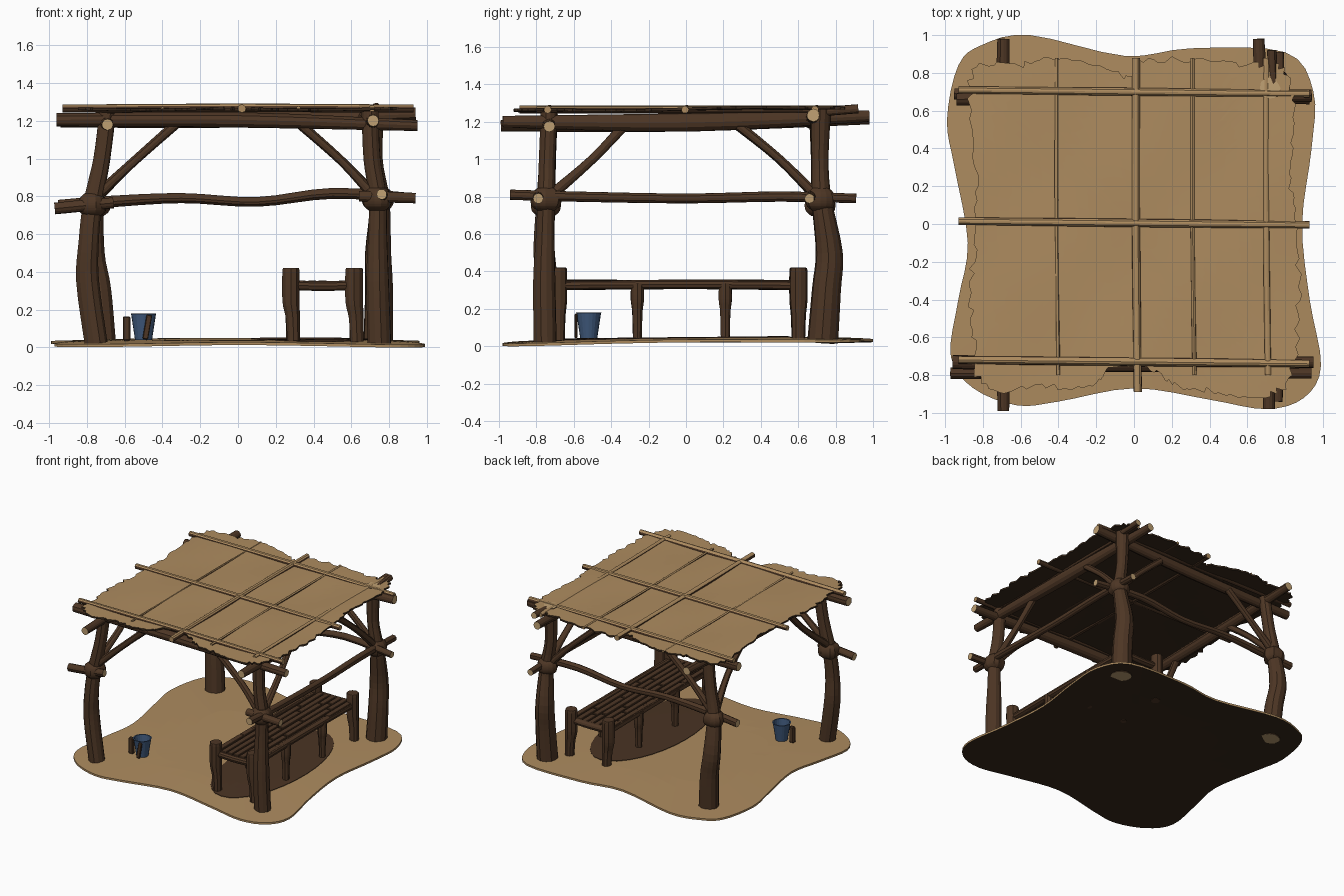
import bpy, bmesh, math, random
from mathutils import Vector

random.seed(4)
if "Cube" in bpy.data.objects:
    bpy.data.objects.remove(bpy.data.objects["Cube"])


def material(name, rgb):
    m = bpy.data.materials.new(name)
    m.use_nodes = True
    m.diffuse_color = (*rgb, 1)
    bsdf = next(n for n in m.node_tree.nodes if n.type == 'BSDF_PRINCIPLED')
    bsdf.inputs["Base Color"].default_value = (*rgb, 1)
    bsdf.inputs["Roughness"].default_value = 0.9
    return m


WOOD = material("brown wood", (0.075, 0.037, 0.018))
DARK = material("dark wood", (0.038, 0.021, 0.011))
TAN = material("sand tan", (0.42, 0.26, 0.115))
CUT = material("cut wood", (0.52, 0.35, 0.17))
BLUE = material("bucket blue", (0.05, 0.10, 0.20))
SOIL = material("dark soil", (0.068, 0.034, 0.017))
made = []


def finish(name, bm, mats):
    bmesh.ops.recalc_face_normals(bm, faces=bm.faces)
    me = bpy.data.meshes.new(name)
    bm.to_mesh(me)
    bm.free()
    for m in mats:
        me.materials.append(m)
    ob = bpy.data.objects.new(name, me)
    bpy.context.collection.objects.link(ob)
    made.append(ob)
    return ob


def smooth_path(pts, steps, closed=False):
    # Catmull-Rom through the points
    n, out = len(pts), []
    pick = (lambda i: pts[i % n]) if closed else (lambda i: pts[min(max(i, 0), n - 1)])
    for i in range(n if closed else n - 1):
        a, b, c, d = (Vector(pick(i + k)) for k in (-1, 0, 1, 2))
        for s in range(steps):
            t = s / steps
            out.append(0.5 * (2 * b + (c - a) * t + (2 * a - 5 * b + 4 * c - d) * t * t
                              + (3 * b - a - 3 * c + d) * t ** 3))
    return out if closed else out + [Vector(pts[-1])]


def log(name, pts, sides=12, mats=(WOOD, CUT), rough=0.05, tan_top=False):
    # Each point is x, y, z, radius
    path = smooth_path(pts, 4)
    pos = [p.to_3d() for p in path]
    main = (pos[-1] - pos[0]).normalized()
    base = main.to_track_quat('Z', 'Y')
    bm, rings = bmesh.new(), []
    lobes = [1 + random.uniform(-rough, rough) for _ in range(sides)]
    for i, p in enumerate(pos):
        tangent = pos[min(i + 1, len(pos) - 1)] - pos[max(i - 1, 0)]
        q = main.rotation_difference(tangent.normalized()) @ base
        ring = []
        for k in range(sides):
            a = math.tau * k / sides
            r = path[i][3] * lobes[k]
            ring.append(bm.verts.new(p + q @ Vector((r * math.cos(a), r * math.sin(a), 0))))
        rings.append(ring)
    for a, b in zip(rings, rings[1:]):
        for k in range(sides):
            j = (k + 1) % sides
            bm.faces.new((a[k], a[j], b[j], b[k]))
    for ring in (rings[0], rings[-1]):
        bm.faces.new(ring).material_index = 1
    if tan_top:
        bm.normal_update()
        bmesh.ops.recalc_face_normals(bm, faces=bm.faces)
        for f in bm.faces:
            if f.normal.z > 0.6:
                f.material_index = 1
    return finish(name, bm, mats)


def sheet(name, outline, height, thick, mats, rings=8):
    # Closed sheet: material 0 on top, 1 on the rim, 2 below
    bm = bmesh.new()
    layers = []
    for drop in (0, thick):
        centre = bm.verts.new((0, 0, height(0, 0) - drop))
        loops = []
        for i in range(1, rings + 1):
            f = i / rings
            loops.append([bm.verts.new((p[0] * f, p[1] * f, height(p[0] * f, p[1] * f) - drop))
                          for p in outline])
        layers.append((centre, loops))
    n = len(outline)
    for k in range(n):
        j = (k + 1) % n
        for idx, (centre, loops) in zip((0, 2), layers):
            bm.faces.new((centre, loops[0][k], loops[0][j])).material_index = idx
            for a, b in zip(loops, loops[1:]):
                bm.faces.new((a[k], b[k], b[j], a[j])).material_index = idx
        t, u = layers[0][1][-1], layers[1][1][-1]
        bm.faces.new((t[k], u[k], u[j], t[j])).material_index = 1
    return finish(name, bm, mats)


def box(name, centre, size, mat, bevel=0.0):
    bm = bmesh.new()
    bmesh.ops.create_cube(bm, size=1)
    bmesh.ops.scale(bm, vec=size, verts=bm.verts)
    bmesh.ops.translate(bm, vec=centre, verts=bm.verts)
    if bevel:
        bmesh.ops.bevel(bm, geom=bm.edges[:], offset=bevel, segments=1, affect='EDGES')
    return finish(name, bm, [mat])


# Ground
def ground_z(x, y):
    return 0.045 - 0.03 * max(0, math.hypot(x, y) - 0.6) + 0.01 * y


shore = [(-.55, 1), (-.05, .89), (.3, .93), (.8, .91), (.95, .7), (.94, .4), (.89, 0), (.93, -.4),
         (.99, -.75), (.9, -.92), (.7, -.98), (.4, -.93), (0, -.87), (-.4, -.94), (-.62, -.96),
         (-.85, -.87), (-.97, -.7), (-.93, -.4), (-.88, -.1), (-.95, .3), (-.99, .55),
         (-.93, .84), (-.8, .95)]
sheet("ground", smooth_path(shore, 4, True), ground_z, 0.0155, [TAN, TAN, DARK])
patch = [(.31 * math.cos(math.tau * k / 32), .66 * math.sin(math.tau * k / 32)) for k in range(32)]
soil = sheet("soil_patch", patch, lambda x, y: ground_z(x + .38, y - .1) + .004, .008, [SOIL] * 3)
soil.location = (.38, -.1, 0)

# Ragged roof cover
edge = [(-.86, .82), (-.6, .85), (-.38, .88), (-.15, .83), (-.02, .78), (.03, .86), (.3, .88),
        (.6, .85), (.8, .83), (.85, .6), (.83, .3), (.86, .05), (.88, -.3), (.87, -.6), (.83, -.82),
        (.7, -.92), (.42, -.89), (.22, -.86), (.09, -.78), (-.12, -.76), (-.22, -.86), (-.5, -.87),
        (-.8, -.87), (-.86, -.6), (-.87, -.3), (-.84, 0), (-.85, .4)]
ragged = [p * random.choice((1, 1, .99, .975, 1.01)) for p in smooth_path(edge, 9, True)]


def roof_z(x, y):
    lift = 0.02 * max(0, x - .5) * max(0, y + .6) * 2
    return 1.268 + .004 * math.sin(7 * x + 2) * math.sin(6 * y) + lift


sheet("roof_cover", ragged, roof_z, 0.014, [TAN, DARK, DARK], 14)

# Roof rods
for i, y in enumerate((.70, .005, -.73)):
    log(f"roof_rod_across_{i}", [(-.93, y + .01, 1.265, .02), (0, y, 1.268, .022),
                                 (.93, y - .01, 1.265, .02)], 12, (WOOD, TAN), tan_top=True)
for i, (x, z, r) in enumerate(((.01, 1.265, .022), (.70, 1.266, .017), (.31, 1.266, .011),
                               (-.41, 1.266, .009))):
    log(f"roof_rod_along_{i}", [(x + .01, -.89 if i == 0 else -.8, z, r), (x, 0, z, r),
                                (x, .88, z, r)], 12, (WOOD, TAN), tan_top=True)

# Corner posts
log("front_right_side_post", [(.75, -.75, .02, .062), (.74, -.755, .35, .06), (.74, -.75, .6, .05),
                              (.74, -.745, .8, .047), (.71, -.74, 1.0, .045), (.70, -.73, 1.25, .045)])
log("back_right_side_post", [(.74, .73, .02, .08), (.745, .75, .3, .075), (.74, .765, .5, .07),
                             (.75, .725, .78, .052), (.72, .715, 1.0, .045), (.72, .72, 1.28, .055)])
log("front_left_side_post", [(-.75, -.75, .02, .062), (-.795, -.75, .35, .062), (-.79, -.76, .55, .055),
                             (-.77, -.75, .75, .052), (-.72, -.74, 1.0, .045), (-.69, -.73, 1.24, .045)])
log("back_left_side_post", [(-.72, .73, .02, .075), (-.74, .75, .3, .07), (-.77, .76, .5, .065),
                            (-.76, .72, .78, .052), (-.72, .71, 1.0, .045), (-.69, .70, 1.24, .045)])

# Main beams
log("front_beam", [(-.96, -.73, 1.205, .036), (0, -.74, 1.205, .042), (.95, -.73, 1.175, .03)])
log("back_beam", [(-.94, .66, 1.20, .034), (0, .67, 1.205, .04), (.94, .68, 1.235, .034)])
log("left_x_beam", [(-.69, -.99, 1.18, .03), (-.7, 0, 1.195, .045), (-.69, .98, 1.22, .032)])
log("right_x_beam", [(.715, -.98, 1.20, .03), (.70, 0, 1.195, .048), (.66, .98, 1.23, .03)])
log("corner_stub", [(.74, .68, 1.25, .025), (.73, .92, 1.27, .025)])

# Rails, cross stubs and knots at the posts
log("back_rail", [(-.95, .69, .75, .03), (-.7, .68, .77, .03), (-.3, .68, .79, .026),
                  (.1, .68, .77, .025), (.5, .68, .815, .028), (.93, .66, .79, .026)])
log("side_rail", [(.76, -.94, .81, .027), (.77, -.6, .80, .027), (.77, 0, .79, .026),
                  (.77, .5, .80, .027), (.77, .91, .79, .025)])
log("front_left_stub", [(-.97, -.79, .735, .03), (-.82, -.79, .75, .03), (-.66, -.78, .765, .028)])
log("front_right_stub", [(.64, -.79, .80, .028), (.8, -.79, .795, .028), (.94, -.79, .79, .027)])
for sx, sy, x, y in ((-1, -1, -.77, -.75), (1, -1, .74, -.75), (-1, 1, -.76, .72), (1, 1, .75, .72)):
    side = ("left" if sx < 0 else "right") + ("_front" if sy < 0 else "_back")
    z = .755 if sx < 0 else .785
    log(f"knot_{side}", [(x, y, z - .06, .045), (x, y, z - .035, .072), (x, y, z, .08),
                         (x, y, z + .035, .07), (x, y, z + .06, .045)], 14, (WOOD, WOOD), .1)
    # Braces
    end_y = -.33 if sy < 0 else .28
    log(f"cross_brace_{side}", [(x - sx * .02, y, .80, .03), (sx * .55, y * .98, .985, .025),
                                (sx * .33, y * .97, 1.18, .027)], 10)
    log(f"long_brace_{side}", [(x, y - sy * .02, .80, .03), (sx * .72, sy * .5, 1.0, .024),
                               (sx * .70, end_y, 1.18, .027)], 10)

# Bench legs
for x in (.28, .615):
    for y in (-.685, .6):
        log("bench_corner_leg", [(x + .015, y, .03, .036), (x + .01, y, .16, .04), (x, y, .25, .048),
                                 (x, y, .40, .048), (x, y, .42, .04)], 10, (WOOD, WOOD))
    for y in (-.26, .21):
        log("bench_middle_leg", [(x, y, .03, .024), (x, y, .18, .028), (x, y, .25, .036),
                                 (x, y, .335, .034)], 10, (WOOD, WOOD))
    log("bench_side_rail", [(x, -.68, .325, .027), (x, 0, .33, .026), (x, .6, .325, .027)], 10)
for y in (-.685, .6):
    log("bench_end_rail", [(.28, y, .33, .026), (.45, y, .325, .027), (.615, y, .33, .026)], 10)

# Bench seat: dark bed with broken planks on it
box("bench_bed", (.4475, -.04, .325), (.36, 1.28, .03), DARK)
for i in range(7):
    x, y = .285 + i * .054, -.68
    while y < .5:
        length = min(random.uniform(.3, .6), .6 - y)
        box("bench_plank", (x, y + length / 2, .345 + random.uniform(-.003, .003)),
            (.044, length - .012, .016), WOOD, .003)
        y += length

# Bucket with hollow top, and wooden pieces beside it
bm = bmesh.new()
profile = ((0, .04), (.045, .04), (.066, .178), (.07, .18), (.06, .18), (.042, .06), (0, .06))
verts = [bm.verts.new((r, 0, z)) for r, z in profile]
edges = [bm.edges.new(e) for e in zip(verts, verts[1:])]
bmesh.ops.spin(bm, geom=verts + edges, axis=(0, 0, 1), cent=(0, 0, 0), angle=math.tau, steps=20)
bmesh.ops.remove_doubles(bm, verts=bm.verts, dist=.0005)
finish("bucket", bm, [BLUE]).location = (-.50, -.52, 0)
box("wood_piece_tall", (-.59, -.53, .10), (.04, .03, .13), WOOD, .006)
leaning = box("wood_piece_leaning", (0, 0, 0), (.03, .014, .13), WOOD, .004)
leaning.location, leaning.rotation_euler = (-.48, -.588, .108), (0, .17, 0)

for ob in bpy.context.view_layer.objects:
    ob.select_set(ob in made)
bpy.context.view_layer.objects.active = made[0]
bpy.ops.object.shade_smooth_by_angle(angle=math.radians(40))
